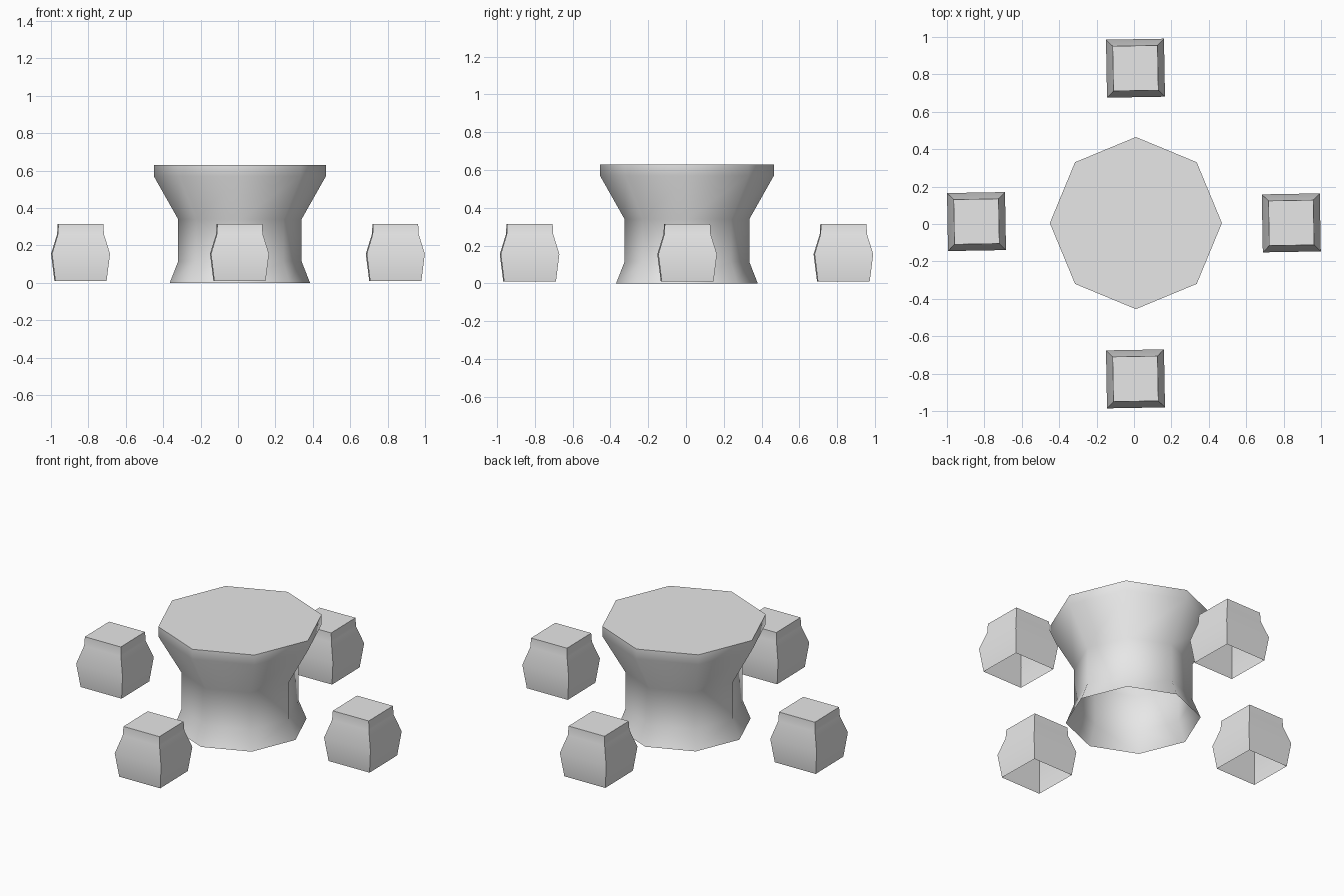
import bpy
import bmesh
import math

cube = bpy.data.objects.get("Cube")
if cube:
    bpy.data.objects.remove(cube, do_unlink=True)

grey = bpy.data.materials.new("plain_grey")
grey.use_nodes = True
grey.diffuse_color = (0.8, 0.8, 0.8, 1)
grey.node_tree.nodes["Principled BSDF"].inputs["Base Color"].default_value = (0.8, 0.8, 0.8, 1)


def lathe(name, profile, sides, location, turn):
    """Stack of polygon rings (radius, height), closed on top and open below."""
    bm = bmesh.new()
    rings = []
    for radius, z in profile:
        angles = [turn + math.tau * i / sides for i in range(sides)]
        rings.append([bm.verts.new((radius * math.cos(a), radius * math.sin(a), z))
                      for a in angles])
    for low, high in zip(rings, rings[1:]):
        for i in range(sides):
            j = (i + 1) % sides
            bm.faces.new((low[i], low[j], high[j], high[i]))
    bm.faces.new(rings[-1])
    mesh = bpy.data.meshes.new(name)
    bm.to_mesh(mesh)
    bm.free()
    mesh.materials.append(grey)
    obj = bpy.data.objects.new(name, mesh)
    obj.location = location
    bpy.context.collection.objects.link(obj)
    bpy.ops.object.select_all(action='DESELECT')
    obj.select_set(True)
    bpy.context.view_layer.objects.active = obj
    bpy.ops.object.shade_smooth_by_angle(angle=math.radians(50))
    return obj


# Octagonal pedestal table with flared foot and top
table_profile = [(0.375, 0), (0.33, 0.115), (0.33, 0.34), (0.46, 0.57), (0.46, 0.63)]
lathe("table", table_profile, 8, (0.01, 0.005, 0), 0)

# Four square stools, bulging at mid height and slightly twisted
stool_half_widths = [(0.137, 0.01), (0.155, 0.155), (0.123, 0.26), (0.12, 0.315)]
stool_profile = [(w * math.sqrt(2), z) for w, z in stool_half_widths]
stools = {
    "left_stool": (0.841, 0.006),
    "right_stool": (-0.842, 0.013),
    "back_stool": (0.008, 0.833),
    "front_stool": (0.008, -0.828),
}
for name, (x, y) in stools.items():
    lathe(name, stool_profile, 4, (x, y, 0), math.radians(46))
